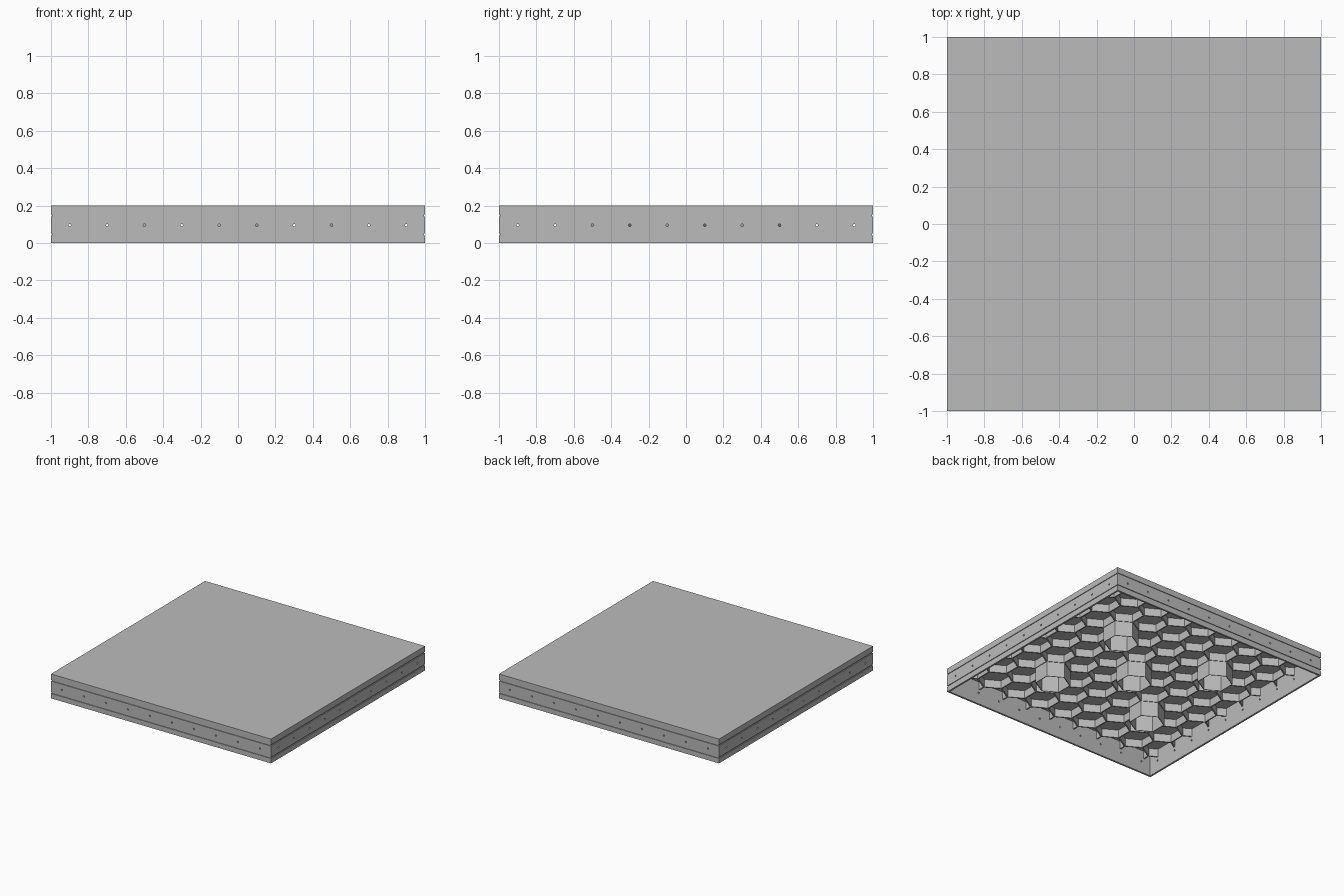
import bpy, bmesh
from math import cos, sin, pi, radians, sqrt
from mathutils import Matrix, Vector

cube = bpy.data.objects.get("Cube")
if cube:
    bpy.data.objects.remove(cube, do_unlink=True)

HALF, HEIGHT = 1.0, 0.2
INNER = 0.985            # inside half width of the skirt
CEILING = 0.19           # underside of the top plate
RIM = 0.125              # lower edge of the ribs
ROW = 0.2                # row spacing of the cells
PITCH = ROW * 2 / sqrt(3)
RADIUS = PITCH / sqrt(3)
THICK = 0.006

grey = bpy.data.materials.new("light_grey")
grey.use_nodes = True
colour = (0.5, 0.5, 0.5, 1)
grey.diffuse_color = colour
grey.node_tree.nodes["Principled BSDF"].inputs["Base Color"].default_value = colour


def make_object(name, bm):
    mesh = bpy.data.meshes.new(name)
    bm.to_mesh(mesh)
    bm.free()
    mesh.materials.append(grey)
    obj = bpy.data.objects.new(name, mesh)
    bpy.context.collection.objects.link(obj)
    return obj


# Panel shell: square rings lofted along a wall profile with two grooves
def groove(z, height=0.01, depth=0.006):
    lo, hi = z - height / 2, z + height / 2
    return [(HALF, lo), (HALF - depth, lo), (HALF - depth, hi), (HALF, hi)]


profile = [(INNER, CEILING), (INNER, 0), (HALF, 0)]
profile += groove(0.045) + groove(0.147) + [(HALF, HEIGHT)]
bm = bmesh.new()
rings = [[bm.verts.new((sx * h, sy * h, z))
          for sx, sy in ((-1, -1), (1, -1), (1, 1), (-1, 1))] for h, z in profile]
for a, b in zip(rings, rings[1:]):
    for k in range(4):
        n = (k + 1) % 4
        bm.faces.new((a[k], a[n], b[n], b[k]))
bm.faces.new(rings[-1])
bm.faces.new(rings[0][::-1])
bmesh.ops.recalc_face_normals(bm, faces=bm.faces)
shell = make_object("panel_shell", bm)

# Row of small round holes through each side wall
bm = bmesh.new()
for side in range(4):
    turn = Matrix.Rotation(side * pi / 2, 4, 'Z')
    for i in range(10):
        place = Matrix.Translation((-0.9 + 0.2 * i, -0.99, 0.095))
        bmesh.ops.create_cone(bm, cap_ends=True, segments=12, radius1=0.007,
                              radius2=0.007, depth=0.06,
                              matrix=turn @ place @ Matrix.Rotation(pi / 2, 4, 'X'))
cutter = make_object("hole_cutter", bm)
cutter.hide_render = True
cut = shell.modifiers.new("side_holes", 'BOOLEAN')
cut.operation = 'DIFFERENCE'
cut.solver = 'EXACT'
cut.object = cutter
bpy.context.view_layer.objects.active = shell
bpy.ops.object.modifier_apply(modifier=cut.name)
bpy.data.objects.remove(cutter, do_unlink=True)


# Hexagonal cell: inner walls, lower rim and, for long cells, outer walls
def add_cell(bm, x, y, bottom):
    def corner(r, k, z):
        a = radians(30 + 60 * k)
        return bm.verts.new((x + r * cos(a), y + r * sin(a), z))

    inside = RADIUS - THICK
    outer, inner, top, root = [[corner(r, k, z) for k in range(6)] for r, z in (
        (RADIUS, bottom), (inside, bottom), (inside, CEILING), (RADIUS, RIM))]
    for k in range(6):
        n = (k + 1) % 6
        bm.faces.new((inner[k], top[k], top[n], inner[n]))
        bm.faces.new((outer[k], inner[k], inner[n], outer[n]))
        if bottom < RIM:
            bm.faces.new((outer[k], outer[n], root[n], root[k]))


# Honeycomb ribs filling the underside, with five long support tubes
ribs, tubes = bmesh.new(), bmesh.new()
for j in range(-5, 6):
    for i in range(-5, 6):
        x, y = (i + (j % 2) / 2) * PITCH, j * ROW
        support = (i, j) == (0, 0) or (abs(i) == 2 and abs(j) == 2)
        add_cell(tubes if support else ribs, x, y, 0 if support else RIM)

# Trim the ribs inside the skirt
for axis in (Vector((1, 0, 0)), Vector((0, 1, 0))):
    for s in (-1, 1):
        bmesh.ops.bisect_plane(ribs, geom=ribs.verts[:] + ribs.edges[:] + ribs.faces[:],
                               plane_co=axis * s * (INNER + 0.003), plane_no=axis * s,
                               clear_outer=True)
for name, bm in (("honeycomb_ribs", ribs), ("support_tubes", tubes)):
    bmesh.ops.remove_doubles(bm, verts=bm.verts, dist=0.0005)
    make_object(name, bm)
